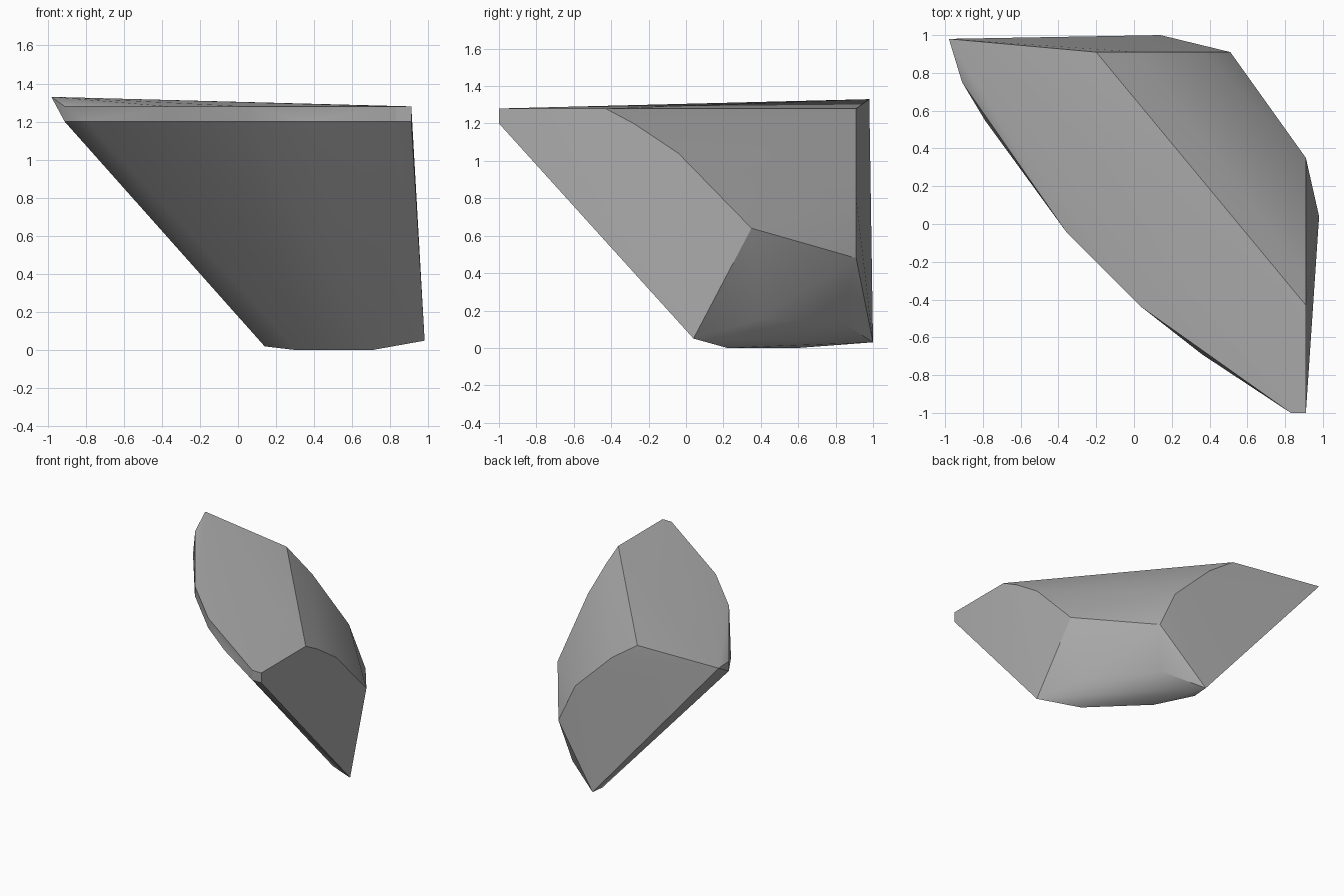
import bpy
import bmesh
from math import radians

default_cube = bpy.data.objects.get("Cube")
if default_cube:
    bpy.data.objects.remove(default_cube, do_unlink=True)


def make_material(name, colour):
    material = bpy.data.materials.new(name)
    material.use_nodes = True
    material.diffuse_color = colour
    shader = material.node_tree.nodes["Principled BSDF"]
    shader.inputs["Base Color"].default_value = colour
    shader.inputs["Roughness"].default_value = 0.9
    return material


def on_level(z, outline):
    """Place a plan outline at one height."""
    return [(x, y, z) for x, y in outline]


def hull_object(name, points, material, smooth_angle):
    """Wrap corner points in a convex stone and keep its hard ridges."""
    bm = bmesh.new()
    for point in points:
        bm.verts.new(point)
    result = bmesh.ops.convex_hull(bm, input=bm.verts)
    loose = {v for v in result["geom_interior"] if isinstance(v, bmesh.types.BMVert)}
    bmesh.ops.delete(bm, geom=list(loose), context="VERTS")
    # Merge the nearly coplanar triangles into broad flat facets
    bmesh.ops.dissolve_limit(
        bm, angle_limit=radians(1.5), verts=bm.verts, edges=bm.edges
    )
    bmesh.ops.recalc_face_normals(bm, faces=bm.faces)

    mesh = bpy.data.meshes.new(name)
    bm.to_mesh(mesh)
    bm.free()
    mesh.materials.append(material)
    stone = bpy.data.objects.new(name, mesh)
    bpy.context.collection.objects.link(stone)
    bpy.ops.object.select_all(action="DESELECT")
    stone.select_set(True)
    bpy.context.view_layer.objects.active = stone
    bpy.ops.object.shade_smooth_by_angle(angle=radians(smooth_angle))
    return stone


# Narrow rim along the front: the lower edge bulges slightly past the upper
rim = [(-.91, .75), (-.36, -.04), (.04, -.44), (.83, -1), (.91, -1)]
bulge = [(-.79, .55), (.36, -.69)]
upper_rim = on_level(1.28, rim)
lower_rim = on_level(1.2, rim + bulge)

# Raised tip at the back corner of the top
tip = [(-.98, .98, 1.33)]

# Cut end on the left side, from the top ridge down
side_cut = [(.91, y, z) for y, z in
            [(-.43, 1.28), (-.28, 1.2), (-.04, 1.04), (.35, .64)]]

# Cut end on the back, from the top ridge down
back_cut = [(x, .91, z) for x, z in
            [(-.2, 1.28), (.03, 1.12), (.36, .8), (.51, .48)]]

# Chamfered foot and the small base it stands on
foot = [(.98, .04, .05), (.79, .38, .15), (.44, .83, .14), (.14, 1, .03)]
base = on_level(0, [(.7, .22), (.31, .6)]) + [(.14, .87, .02)]

stone_grey = make_material("stone grey", (.4, .4, .4, 1))
hull_object(
    "rock",
    upper_rim + lower_rim + tip + side_cut + back_cut + foot + base,
    stone_grey,
    30,
)
